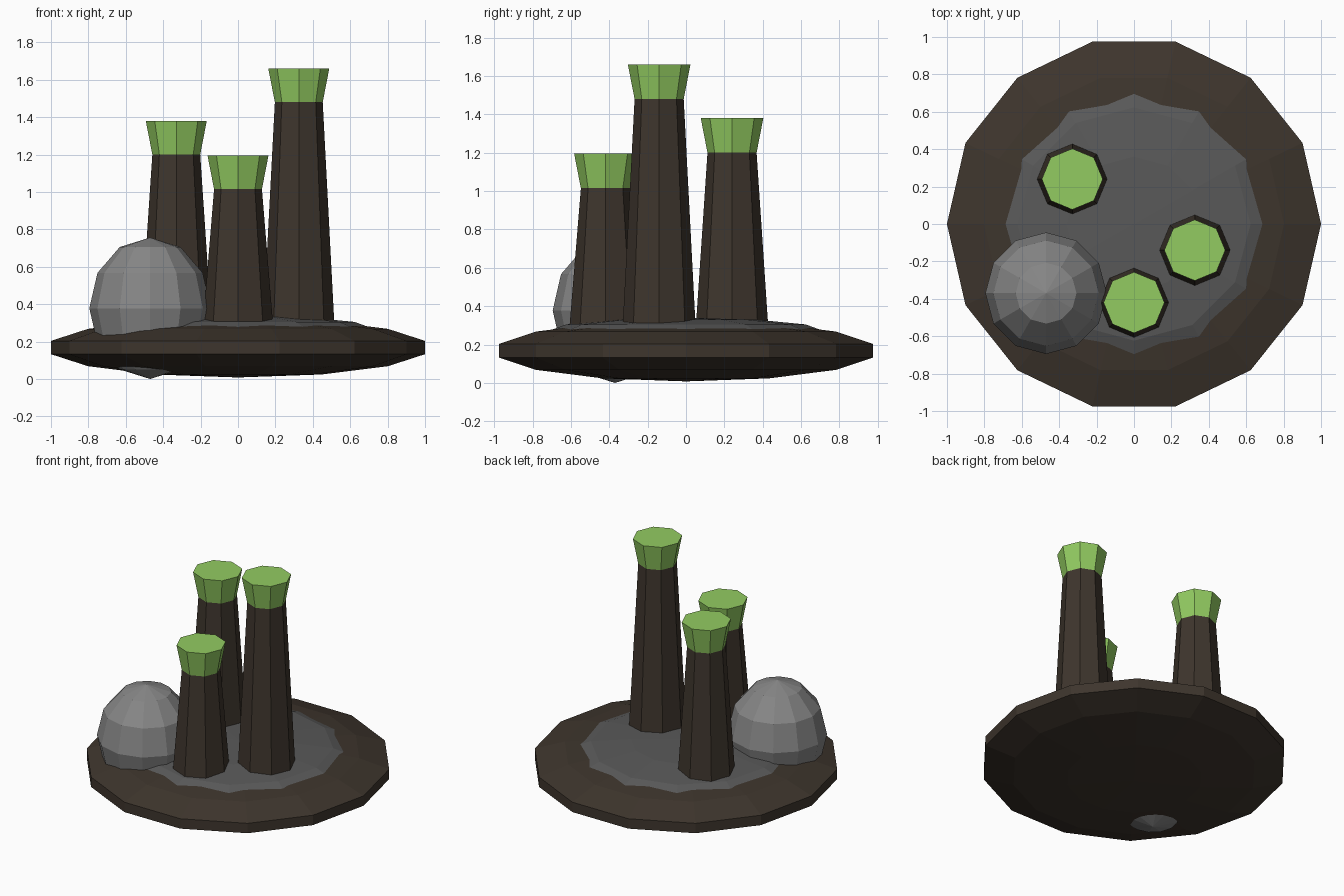
import bpy
from math import sin, cos, pi

cube = bpy.data.objects.get("Cube")
if cube:
    bpy.data.objects.remove(cube, do_unlink=True)


def material(name, rgb):
    m = bpy.data.materials.new(name)
    m.use_nodes = True
    m.diffuse_color = (*rgb, 1)
    bsdf = next(n for n in m.node_tree.nodes if n.type == 'BSDF_PRINCIPLED')
    bsdf.inputs["Base Color"].default_value = (*rgb, 1)
    bsdf.inputs["Roughness"].default_value = 0.9
    return m


bark = material("dark brown", (0.048, 0.036, 0.026))
slate = material("dark grey", (0.1, 0.1, 0.1))
stone = material("light grey", (0.24, 0.24, 0.24))
leaf = material("leaf green", (0.29, 0.60, 0.12))


def lathe(name, center, profile, sides, mat):
    """Turn a bottom-to-top list of (radius, z) into a closed faceted solid."""
    verts, faces, rings = [], [], []
    for r, z in profile:
        n = 1 if r < 0.001 else sides
        rings.append([len(verts) + i for i in range(n)])
        verts += [(r * cos(2 * pi * i / sides), r * sin(2 * pi * i / sides), z)
                  for i in range(n)]
    for a, b in zip(rings, rings[1:]):
        for i in range(sides):
            j = (i + 1) % sides
            if len(a) == 1:
                faces.append((a[0], b[j], b[i]))
            elif len(b) == 1:
                faces.append((a[i], a[j], b[0]))
            else:
                faces.append((a[i], a[j], b[j], b[i]))
    if len(rings[0]) > 1:
        faces.append(rings[0][::-1])
    if len(rings[-1]) > 1:
        faces.append(rings[-1])
    mesh = bpy.data.meshes.new(name)
    mesh.from_pydata(verts, [], faces)
    mesh.materials.append(mat)
    ob = bpy.data.objects.new(name, mesh)
    ob.location = center
    bpy.context.collection.objects.link(ob)
    return ob


def ellipsoid(name, center, radius, half_height, sides, rows, mat):
    """Faceted globe; the widest ring has the given radius."""
    widest = max(sin(pi * k / rows) for k in range(rows + 1))
    profile = [(radius * sin(pi * k / rows) / widest, -half_height * cos(pi * k / rows))
               for k in range(rows + 1)]
    return lathe(name, center, profile, sides, mat)


# Island: flattened disc with a slate patch on top and a boulder through the rim
ellipsoid("island_base", (0, 0, 0.168), 1.0, 0.16, 14, 7, bark)
ellipsoid("slate_patch", (0, 0, 0.27), 0.72, 0.07, 12, 6, slate)
ellipsoid("boulder", (-0.47, -0.37, 0.378), 0.325, 0.378, 12, 6, stone)

# Tapered trunks with flared leafy caps
for label, x, y, top in (("tall", 0.325, -0.14, 1.48),
                         ("middle", -0.33, 0.24, 1.2),
                         ("short", 0, -0.42, 1.015)):
    lathe(label + "_trunk", (x, y, 0), [(0.195, 0.2), (0.128, top)], 8, bark)
    lathe(label + "_cap", (x, y, 0), [(0.128, top), (0.163, top + 0.18)], 8, leaf)
